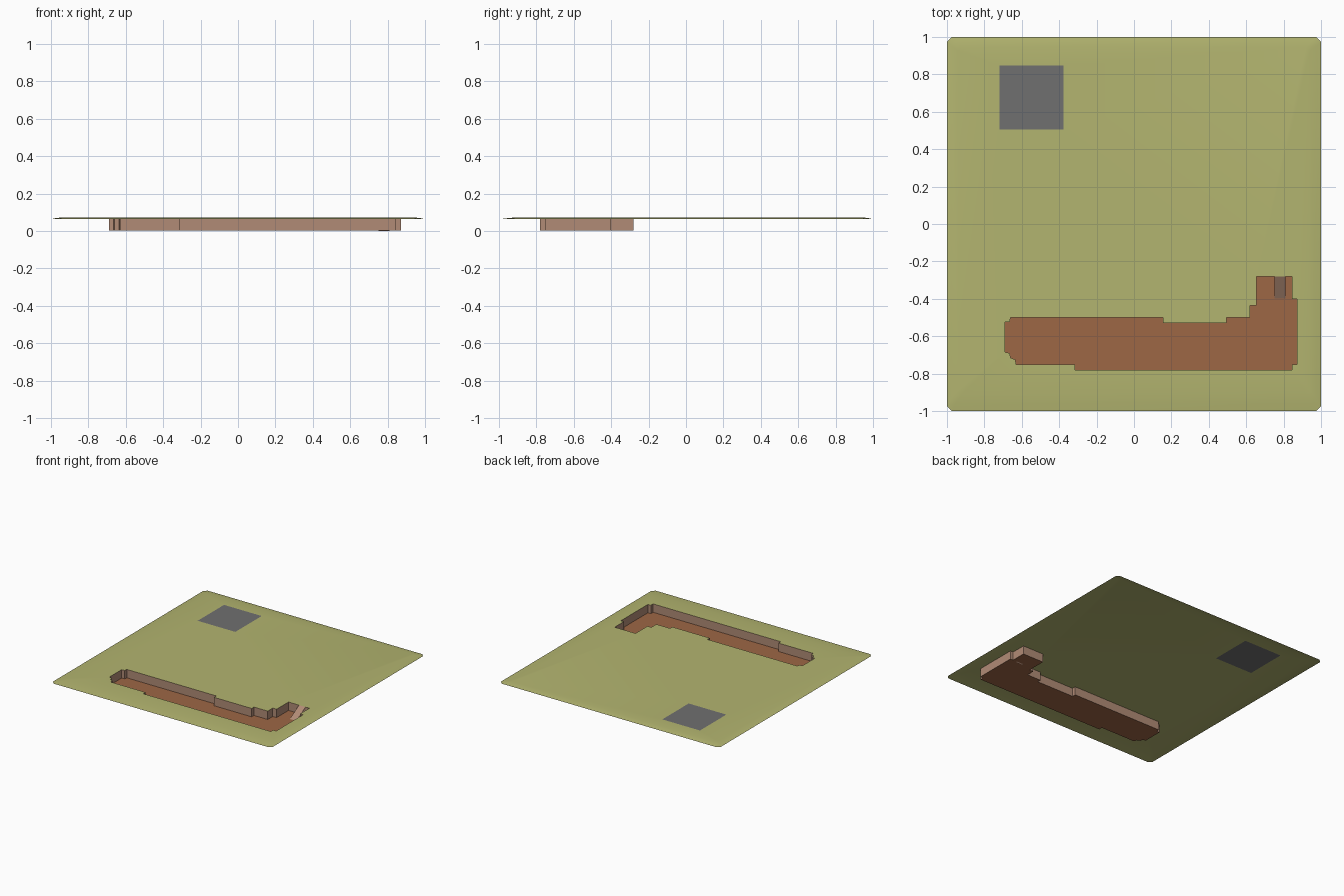
import bpy, bmesh

if "Cube" in bpy.data.objects:
    bpy.data.objects.remove(bpy.data.objects["Cube"])

TOP, FLOOR = 0.073, 0.004


def material(name, rgb):
    m = bpy.data.materials.new(name)
    m.diffuse_color = (*rgb, 1)
    m.use_nodes = True
    m.node_tree.nodes["Principled BSDF"].inputs["Base Color"].default_value = m.diffuse_color
    return m


def finish(name, bm, mat=None, smooth=False):
    me = bpy.data.meshes.new(name)
    bm.normal_update()
    bm.to_mesh(me)
    bm.free()
    ob = bpy.data.objects.new(name, me)
    bpy.context.collection.objects.link(ob)
    if mat:
        me.materials.append(mat)
    if smooth:
        for p in me.polygons:
            p.use_smooth = True
    return ob


def loop(bm, pts, z):
    return [bm.verts.new((x, y, z)) for x, y in pts]


def ring_edges(bm, vs):
    return [bm.edges.get((a, b)) or bm.edges.new((a, b))
            for a, b in zip(vs, vs[1:] + vs[:1])]


def bridge(bm, a, b):
    n = len(a)
    for i in range(n):
        j = (i + 1) % n
        bm.faces.new((a[i], a[j], b[j], b[i]))


def chamfered_rect(x0, y0, x1, y1, c):
    return [(x0 + c, y0), (x1 - c, y0), (x1, y0 + c), (x1, y1 - c),
            (x1 - c, y1), (x0 + c, y1), (x0, y1 - c), (x0, y0 + c)]


def quad(name, pts, mat):
    bm = bmesh.new()
    bm.faces.new([bm.verts.new(p) for p in pts])
    return finish(name, bm, mat)


grass = material("grass", (0.45, 0.46, 0.16))
soil = material("soil", (0.34, 0.135, 0.06))
bank = material("bank", (0.44, 0.26, 0.18))
slab = material("slab", (0.16, 0.16, 0.16))

# stepped pit outline, counter-clockwise
outline = [(-.69, -.685), (-.665, -.69), (-.66, -.715), (-.635, -.725),
           (-.63, -.75), (-.315, -.75), (-.315, -.78), (.845, -.78),
           (.845, -.75), (.872, -.75), (.872, -.40), (.845, -.40),
           (.845, -.28), (.655, -.28), (.655, -.435), (.62, -.435),
           (.62, -.50), (.495, -.50), (.495, -.53), (.155, -.53),
           (.155, -.50), (-.66, -.50), (-.665, -.525), (-.69, -.525)]
patch = [(-.72, .505), (-.378, .505), (-.378, .847), (-.72, .847)]

# ground: falling rim rings around a flat sheet with two openings
bm = bmesh.new()
rings = [loop(bm, chamfered_rect(-1, -1, 1, 1, .025), .063),
         loop(bm, chamfered_rect(-.98, -.96, .98, .98, .025), .068),
         loop(bm, chamfered_rect(-.94, -.91, .94, .945, .02), TOP)]
for a, b in zip(rings, rings[1:]):
    bridge(bm, a, b)
edges = ring_edges(bm, rings[-1])
for hole in (outline, patch):
    edges += ring_edges(bm, loop(bm, hole, TOP))
bmesh.ops.triangle_fill(bm, edges=edges, use_beauty=True, normal=(0, 0, 1))
for f in bm.faces:
    f.normal_update()
    if f.normal.z < 0:
        f.normal_flip()
finish("ground", bm, grass, smooth=True)

# pit walls, facing inwards
bm = bmesh.new()
bridge(bm, loop(bm, outline, TOP), loop(bm, outline, FLOOR))
finish("pit_walls", bm, bank)

# pit floor
bm = bmesh.new()
bm.faces.new(loop(bm, outline, FLOOR))
finish("pit_floor", bm, soil)

# ramp from ground level down to the pit floor
quad("ramp", [(.75, -.405, 0), (.81, -.405, 0), (.81, -.28, TOP), (.75, -.28, TOP)], bank)

# paved square
quad("paved_square", [(x, y, TOP) for x, y in patch], slab)
